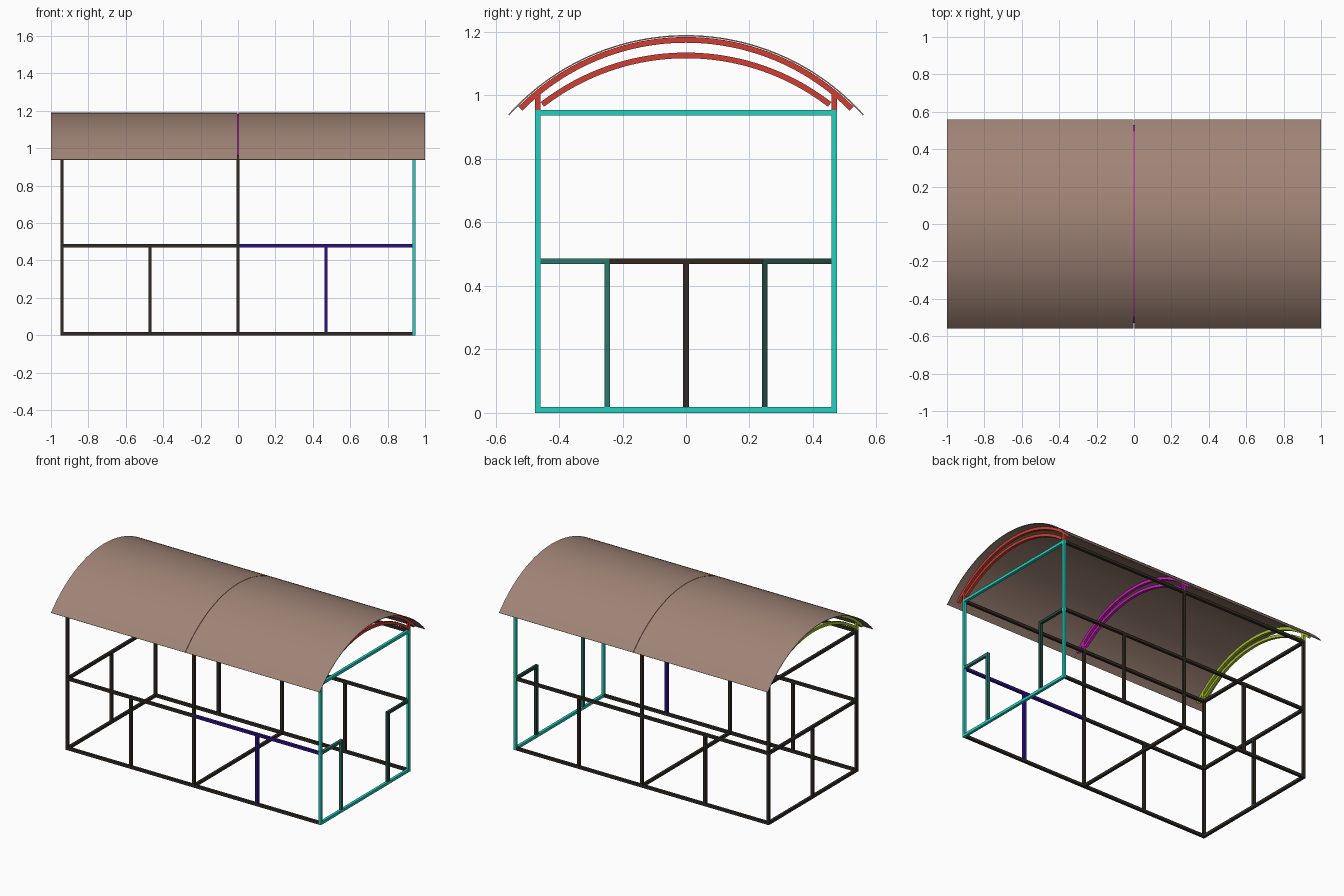
import bpy, bmesh
from math import asin, sin, cos, radians

cube = bpy.data.objects.get("Cube")
if cube:
    bpy.data.objects.remove(cube)


def material(name, r, g, b):
    col = [(c / 255 / 12.92 if c < 11 else ((c / 255 + 0.055) / 1.055) ** 2.4) for c in (r, g, b)] + [1]
    m = bpy.data.materials.new(name)
    m.use_nodes = True
    m.diffuse_color = col
    m.node_tree.nodes["Principled BSDF"].inputs["Base Color"].default_value = col
    return m


dark = material("dark brown steel", 50, 42, 34)
cyan = material("turquoise", 36, 208, 193)
teal = material("teal", 43, 118, 108)
deep_teal = material("deep teal", 33, 70, 63)
violet = material("violet blue", 48, 16, 138)
red = material("red", 208, 63, 51)
magenta = material("magenta", 205, 30, 185)
lime = material("lime", 168, 192, 45)
tan = material("tan roofing", 160, 132, 118)

T = 0.018           # tube size
H = T / 2
X = 0.941           # end frame centre lines
Y = 0.467           # side frame centre lines
TOP = 0.954
RAIL = 0.478        # middle rail height
curved = []


def make(name, bm, mat):
    bmesh.ops.recalc_face_normals(bm, faces=bm.faces)
    me = bpy.data.meshes.new(name)
    bm.to_mesh(me)
    bm.free()
    me.materials.append(mat)
    ob = bpy.data.objects.new(name, me)
    bpy.context.collection.objects.link(ob)
    return ob


def box(name, lo, hi, mat):
    bm = bmesh.new()
    bmesh.ops.create_cube(bm, size=1)
    for v in bm.verts:
        v.co = [(a + b) / 2 + c * (b - a) for a, b, c in zip(lo, hi, v.co)]
    return make(name, bm, mat)


def post(name, x, y, z0, z1, mat):
    box(name, (x - H, y - H, z0), (x + H, y + H, z1), mat)


def beam_x(name, x0, x1, y, z, mat):
    box(name, (x0 + H, y - H, z - H), (x1 - H, y + H, z + H), mat)


def beam_y(name, x, y0, y1, z, mat):
    box(name, (x - H, y0 + H, z - H), (x + H, y1 - H, z + H), mat)


def arc_band(name, x0, x1, radius, thick, zc, half, mat, n=40):
    """Curved strip across y, extruded along x."""
    bm = bmesh.new()
    a = asin(half / radius)
    rings = []
    for i in range(n + 1):
        t = -a + 2 * a * i / n
        rings.append([bm.verts.new((x, r * sin(t), zc + r * cos(t)))
                      for x, r in ((x0, radius), (x1, radius), (x1, radius - thick), (x0, radius - thick))])
    for p, q in zip(rings, rings[1:]):
        for k in range(4):
            bm.faces.new((p[k], p[k - 1], q[k - 1], q[k]))
    bm.faces.new(rings[0])
    bm.faces.new(rings[-1])
    curved.append(make(name, bm, mat))


# Main posts
for side, y in (("front", -Y), ("back", Y)):
    for end, x, mat in (("left", X, cyan), ("middle", 0, dark), ("right", -X, dark)):
        post(f"{side}_{end}_post", x, y, 0, TOP, mat)

# Long rails and short posts, one bay at a time
for side, y in (("front", -Y), ("back", Y)):
    for bay, x0, x1 in (("right", -X, 0), ("left", 0, X)):
        mat = violet if (side, bay) == ("front", "left") else dark
        beam_x(f"{side}_{bay}_floor_beam", x0, x1, y, H, dark)
        beam_x(f"{side}_{bay}_top_beam", x0, x1, y, TOP - H, dark)
        beam_x(f"{side}_{bay}_middle_rail", x0, x1, y, RAIL, mat)
        post(f"{side}_{bay}_short_post", (x0 + x1) / 2, y, T, RAIL - H, mat)

# Cross beams
beam_y("middle_floor_cross_beam", 0, -Y, Y, H, dark)
for end, x, mat in (("left", X, cyan), ("right", -X, dark)):
    beam_y(f"{end}_floor_cross_beam", x, -Y, Y, H, mat)
    beam_y(f"{end}_top_cross_beam", x, -Y, Y, TOP - H, mat)

# Closed end: rail and short post
beam_y("right_end_rail", -X, -Y, Y, RAIL, dark)
post("right_end_short_post", -X, 0, T, RAIL - H, dark)

# Entrance end: two side frames with an open gap
D = 0.248
post("entrance_front_post", X, -D, T, RAIL + H, teal)
beam_y("entrance_front_rail", X, -Y, -D, RAIL, teal)
post("entrance_back_post", X, D, T, RAIL + H, deep_teal)
beam_y("entrance_back_rail", X, D, Y, RAIL, deep_teal)

# Roof trusses: two arcs and two stubs each
R = 0.752
ZC = 0.438
for name, x, mat in (("left", X, red), ("middle", 0, magenta), ("right", -X, lime)):
    arc_band(f"{name}_truss_upper_arc", x - H, x + H, R - 0.006, T, ZC, 0.528, mat)
    arc_band(f"{name}_truss_lower_arc", x - H, x + H, R - 0.003, T, 0.386, Y - H, mat)
    for side, y in (("front", -Y), ("back", Y)):
        post(f"{name}_truss_{side}_stub", x, y, TOP, 1.008, mat)

# Curved roof sheets
GAP = 0.0015
arc_band("right_roof_sheet", -1, -GAP, R, 0.004, ZC, 0.56, tan, 48)
arc_band("left_roof_sheet", GAP, 1, R, 0.004, ZC, 0.56, tan, 48)

bpy.ops.object.select_all(action="DESELECT")
for ob in curved:
    ob.select_set(True)
bpy.context.view_layer.objects.active = curved[0]
bpy.ops.object.shade_smooth_by_angle(angle=radians(30))
